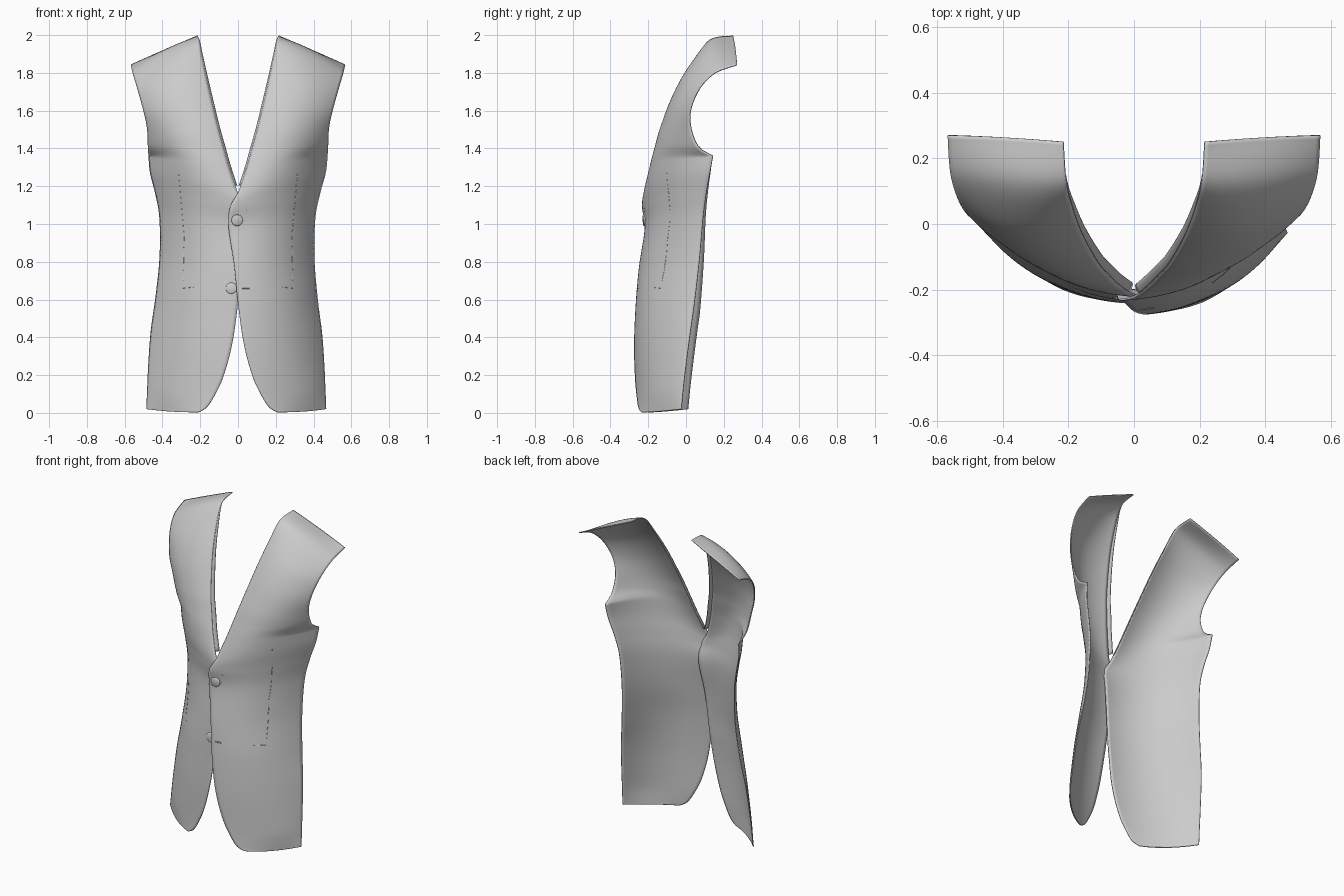
import bpy, bmesh, math
from mathutils import Vector
from mathutils.bvhtree import BVHTree

if "Cube" in bpy.data.objects:
    bpy.data.objects.remove(bpy.data.objects["Cube"])

# Three guide curves from hem to shoulder: front edge, panel middle, side seam + armhole
FRONT = [(.21, -.235, .003), (.165, -.25, .03), (.12, -.26, .1), (.075, -.268, .2),
         (.03, -.272, .37), (0, -.263, .58), (-.02, -.245, .78), (-.05, -.215, .98),
         (-.042, -.23, 1.09), (.002, -.22, 1.17), (.047, -.184, 1.3), (.075, -.155, 1.4),
         (.108, -.118, 1.52), (.155, -.035, 1.72), (.187, .05, 1.87), (.206, .13, 1.975),
         (.215, .25, 1.995)]
MIDDLE = [(.34, -.15, .007), (.335, -.157, .06), (.325, -.165, .12), (.298, -.178, .24),
          (.272, -.185, .4), (.247, -.18, .6), (.225, -.161, .8), (.217, -.146, 1.0),
          (.242, -.138, 1.13), (.272, -.132, 1.24), (.29, -.128, 1.34), (.30, -.124, 1.41),
          (.308, -.113, 1.5), (.335, -.07, 1.64), (.365, .005, 1.78), (.385, .13, 1.905),
          (.39, .263, 1.92)]
SIDE = [(.465, -.025, .02), (.463, -.02, .07), (.46, -.013, .14), (.455, .0, .25),
        (.443, .022, .42), (.42, .047, .6), (.402, .072, .82), (.407, .09, 1.03),
        (.432, .107, 1.16), (.462, .126, 1.27), (.472, .143, 1.36), (.475, .067, 1.41),
        (.48, .027, 1.51), (.502, .027, 1.61), (.533, .075, 1.72), (.557, .155, 1.80),
        (.566, .27, 1.842)]
NU, NV = 28, 112
CORNER = 10          # sharp underarm corner in SIDE


def spline(pts, t):
    """Catmull-Rom through pts, t in 0..1."""
    f = t * (len(pts) - 1)
    i = min(int(f), len(pts) - 2)
    f -= i
    p = [Vector(pts[max(0, min(len(pts) - 1, k))]) for k in range(i - 1, i + 3)]
    return 0.5 * (2 * p[1] + (p[2] - p[0]) * f + (2 * p[0] - 5 * p[1] + 4 * p[2] - p[3]) * f * f
                  + (3 * p[1] - p[0] - 3 * p[2] + p[3]) * f ** 3)


def side_edge(v):
    f, n = v * (len(SIDE) - 1), len(SIDE) - 1
    if f <= CORNER:
        return spline(SIDE[:CORNER + 1], f / CORNER)
    return spline(SIDE[CORNER:], (f - CORNER) / (n - CORNER))


def place(p, side, u=0.0):
    """Mirror to the under panel, which lies slightly behind the upper one."""
    if side > 0:
        return p
    k = max(0, min(1, (1.32 - p.z) / .8))
    return Vector((-p.x - .018 * k * u, p.y + .035 * k, p.z))


def cloth(u, v, side):
    a, m, b = spline(FRONT, v), spline(MIDDLE, v), side_edge(v)
    d = min(.08, v, 1 - v)           # smoothed edge keeps the corner's pull local
    s = sum((side_edge(v + d * k / 3) for k in range(-3, 4)), Vector()) / 7
    c = 2 * m - (a + s) / 2
    p = a * (1 - u) ** 2 + c * 2 * u * (1 - u) + s * u * u + (b - s) * u ** 3.5
    return place(p, side, u)


def grid(name, fn, nu, nv, side, thick):
    me = bpy.data.meshes.new(name)
    bm = bmesh.new()
    rows = [[bm.verts.new(fn(i / nu, j / nv)) for i in range(nu + 1)] for j in range(nv + 1)]
    for j in range(nv):
        for i in range(nu):
            q = [rows[j][i], rows[j][i + 1], rows[j + 1][i + 1], rows[j + 1][i]]
            bm.faces.new(q if side > 0 else q[::-1])
    bm.normal_update()
    tree = BVHTree.FromBMesh(bm)
    bm.to_mesh(me)
    bm.free()
    me.shade_smooth()
    ob = bpy.data.objects.new(name, me)
    bpy.context.collection.objects.link(ob)
    s = ob.modifiers.new("cloth_thickness", 'SOLIDIFY')
    s.thickness, s.offset = thick, 0
    return tree


def on_cloth(tree, x, z):
    hit = tree.ray_cast(Vector((x, -2, z)), Vector((0, 1, 0)))
    return hit[0], hit[1]


def seam(name, tree, a, b, r, n=24):
    """Thin stitched line lying on the cloth between two (x, z) points."""
    cu = bpy.data.curves.new(name, 'CURVE')
    cu.dimensions, cu.bevel_depth, cu.bevel_resolution = '3D', r, 1
    cu.use_fill_caps = True
    sp = cu.splines.new('POLY')
    sp.points.add(n)
    for i in range(n + 1):
        t = i / n
        co, no = on_cloth(tree, a[0] + (b[0] - a[0]) * t, a[1] + (b[1] - a[1]) * t)
        sp.points[i].co = (*(co + no * .0025), 1)
    bpy.context.collection.objects.link(bpy.data.objects.new(name, cu))


def button(name, tree, x, z, lift, r=.03):
    """Plain lathed disc with a softened edge."""
    co, no = on_cloth(tree, x, z)
    prof = [(0, .010), (.85, .010), (.96, .008), (1, .005), (1, 0), (0, 0)]
    bm = bmesh.new()
    vs = [bm.verts.new((k * r, 0, h)) for k, h in prof]
    es = [bm.edges.new(e) for e in zip(vs, vs[1:])]
    bmesh.ops.spin(bm, geom=vs + es, axis=(0, 0, 1), cent=(0, 0, 0), angle=math.tau, steps=32)
    bmesh.ops.remove_doubles(bm, verts=bm.verts, dist=1e-5)
    bmesh.ops.recalc_face_normals(bm, faces=bm.faces)
    me = bpy.data.meshes.new(name)
    bm.to_mesh(me)
    bm.free()
    ob = bpy.data.objects.new(name, me)
    ob.location = co + no * lift
    ob.rotation_euler = no.to_track_quat('Z', 'Y').to_euler()
    bpy.context.collection.objects.link(ob)
    bpy.context.view_layer.objects.active = ob
    ob.select_set(True)
    bpy.ops.object.shade_smooth_by_angle(angle=math.radians(50))
    ob.select_set(False)


# Both front panels, each with a narrow facing rolled in along the neckline
trees = {}
for side, tag in ((1, "upper"), (-1, "under")):
    trees[side] = grid(tag + "_front_panel", lambda u, v: cloth(u, v, side), NU, NV, side, .006)

    def facing(u, v):
        p = spline(FRONT, .58 + .37 * v)
        return place(p + Vector((-.010 * math.sin(u * math.pi * .6), .028 * u, 0)) * (1 - v ** 3), side)
    grid(tag + "_neck_facing", facing, 6, 40, -side, .003)

    # Waist dart and pocket line
    seam(tag + "_dart_top", trees[side], (side * .313, 1.27), (side * .283, .93), .0015)
    seam(tag + "_dart_bottom", trees[side], (side * .283, .93), (side * .288, .7), .0015)
    seam(tag + "_pocket_line", trees[side], (side * .235, .665), (side * .29, .66), .0015)

# Fastened button, lower button on the under panel and its open buttonhole
button("top_button", trees[1], -.005, 1.02, .002)
button("lower_button", trees[-1], -.035, .66, -.003)
seam("top_buttonhole", trees[1], (.0, 1.02), (.035, 1.02), .003, 6)
seam("lower_buttonhole", trees[1], (.02, .66), (.06, .66), .004, 6)
